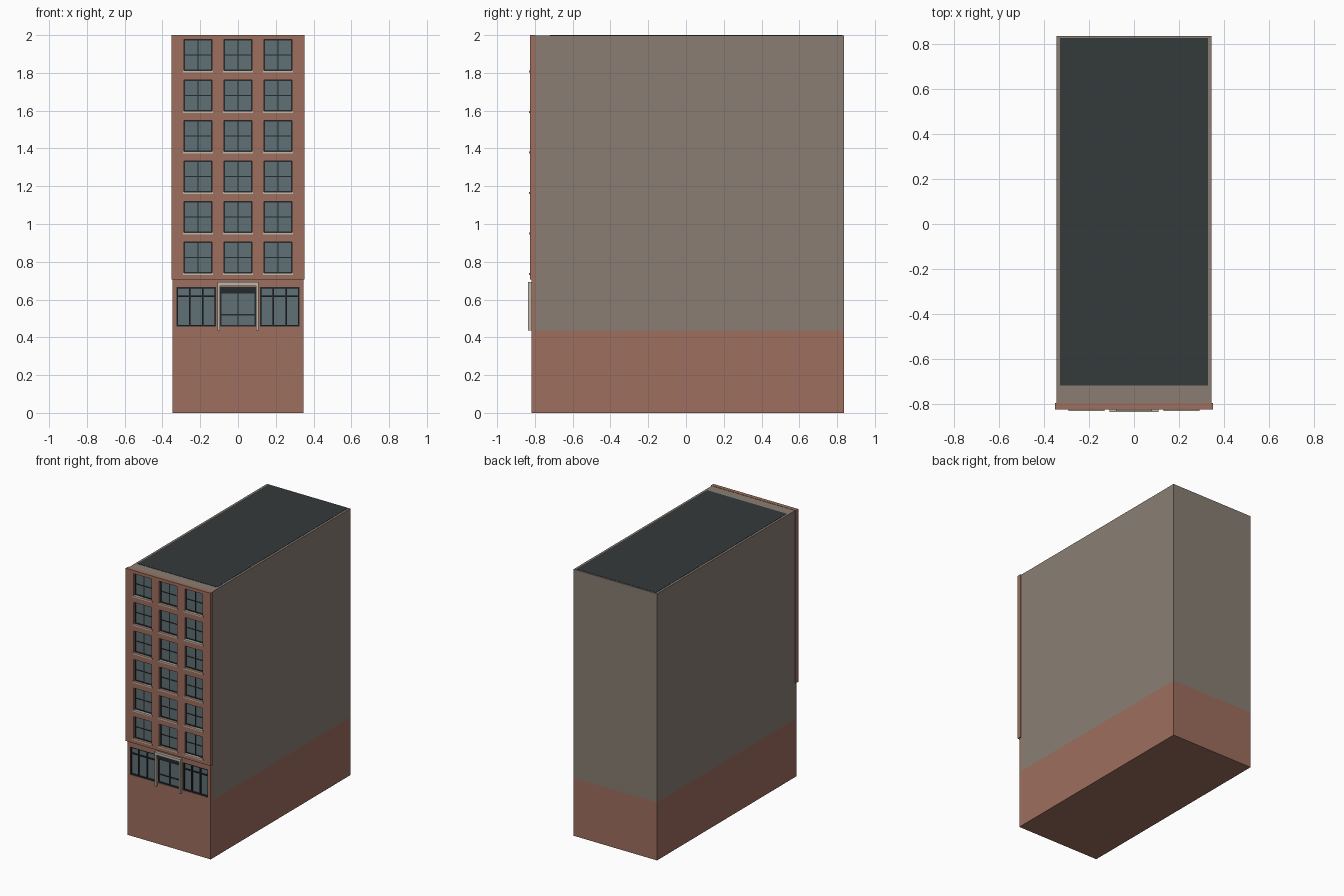
import bpy, bmesh

if "Cube" in bpy.data.objects:
    bpy.data.objects.remove(bpy.data.objects["Cube"])


def material(name, r, g, b):
    m = bpy.data.materials.new(name)
    m.diffuse_color = tuple((c / 255) ** 2.2 for c in (r, g, b)) + (1,)
    m.use_nodes = True
    m.node_tree.nodes["Principled BSDF"].inputs["Base Color"].default_value = m.diffuse_color
    return m


BRICK = material("brick", 156, 110, 94)
PLAIN = material("plain_wall", 136, 125, 115)
GLASS = material("glass", 96, 111, 116)
FRAME = material("dark_frame", 40, 46, 50)
STONE = material("light_stone", 190, 182, 168)
ROOF = material("roofing", 55, 60, 61)


def boxes(name, mat, items):
    """One object from (x0, x1, y0, y1, z0, z1) boxes."""
    bm = bmesh.new()
    for x0, x1, y0, y1, z0, z1 in items:
        vs = bmesh.ops.create_cube(bm, size=1)["verts"]
        for v in vs:
            v.co.x = x1 if v.co.x > 0 else x0
            v.co.y = y1 if v.co.y > 0 else y0
            v.co.z = z1 if v.co.z > 0 else z0
    me = bpy.data.meshes.new(name)
    bm.to_mesh(me)
    bm.free()
    me.materials.append(mat)
    ob = bpy.data.objects.new(name, me)
    bpy.context.collection.objects.link(ob)
    return ob


def pierced_wall(name, mat, xw, z0, z1, y0, y1, columns, rows):
    """Wall made of full-height piers, with spandrels across each column."""
    edges = [-xw] + [x for c in columns for x in c] + [xw]
    items = [(edges[i], edges[i + 1], y0, y1, z0, z1) for i in range(0, len(edges), 2)]
    levels = [z0] + [z for r in rows for z in r] + [z1]
    for a, b in columns:
        items += [(a, b, y0, y1, levels[i], levels[i + 1]) for i in range(0, len(levels), 2)]
    return boxes(name, mat, items)


def frame_bars(x0, x1, z0, z1, y0, y1, t, xs, zs):
    """Outer frame plus vertical bars at xs and horizontal bars at zs."""
    bars = [(x0, x0 + t, y0, y1, z0, z1), (x1 - t, x1, y0, y1, z0, z1),
            (x0 + t, x1 - t, y0, y1, z0, z0 + t), (x0 + t, x1 - t, y0, y1, z1 - t, z1)]
    bars += [(x - t / 2, x + t / 2, y0, y1, z0 + t, z1 - t) for x in xs]
    bars += [(x0 + t, x1 - t, y0 + .001, y1, z - t / 2, z + t / 2) for z in zs]
    return bars


BACK, CORE, GROUND = 0.837, -0.797, 0.435

# Main masses
boxes("base", BRICK, [(-.346, .346, -.817, BACK, 0, GROUND)])
boxes("body", PLAIN, [(-.346, .346, CORE, BACK, GROUND, 1.998)])
boxes("roof", ROOF, [(-.33, .33, -.72, .828, 1.99, 2.0)])

# Upper facade with six rows of three windows
columns = [(c - .074, c + .074) for c in (-.212, 0, .212)]
rows = [(.741 + .2143 * i, .741 + .2143 * i + .164) for i in range(6)]
pierced_wall("upper_facade", BRICK, .352, .705, 2.0, -.827, CORE, columns, rows)
panes, bars, sills = [], [], []
for x0, x1 in columns:
    for z0, z1 in rows:
        panes.append((x0, x1, -.806, CORE, z0, z1))
        bars += frame_bars(x0, x1, z0, z1, -.811, -.806, .005,
                           [(x0 + x1) / 2], [(z0 + z1) / 2])
        sills.append((x0 - .006, x1 + .006, -.832, -.806, z0 - .010, z0))
boxes("upper_window_glass", GLASS, panes)
boxes("upper_window_frames", FRAME, bars)
boxes("window_sills", STONE, sills)

# Storefront wall with two shop windows and a central entrance
pierced_wall("storefront_wall", BRICK, .346, GROUND, .705, -.817, CORE,
             [(-.325, -.116), (-.095, .095), (.116, .325)], [(.458, .667)])
panes, bars = [], []
for x0, x1 in ((-.325, -.116), (.116, .325)):
    w = (x1 - x0) / 3
    panes.append((x0, x1, -.805, CORE, .458, .667))
    bars += frame_bars(x0, x1, .458, .667, -.814, -.805, .008, [x0 + w, x1 - w], [.618])
boxes("shop_window_glass", GLASS, panes)
boxes("shop_window_frames", FRAME, bars)

# Entrance doors, header and stone surround
boxes("door_glass", GLASS, [(-.095, .095, -.805, CORE, .458, .635)])
boxes("door_frames", FRAME, frame_bars(-.095, .095, .458, .638, -.812, -.805, .007, [0], [.52]))
boxes("door_header", FRAME, [(-.095, .095, -.816, CORE, .635, .667)])
boxes("door_surround", STONE, [(-.108, -.095, -.837, -.810, GROUND, .672),
                               (.095, .108, -.837, -.810, GROUND, .672),
                               (-.108, .108, -.837, -.810, .672, .692)])
